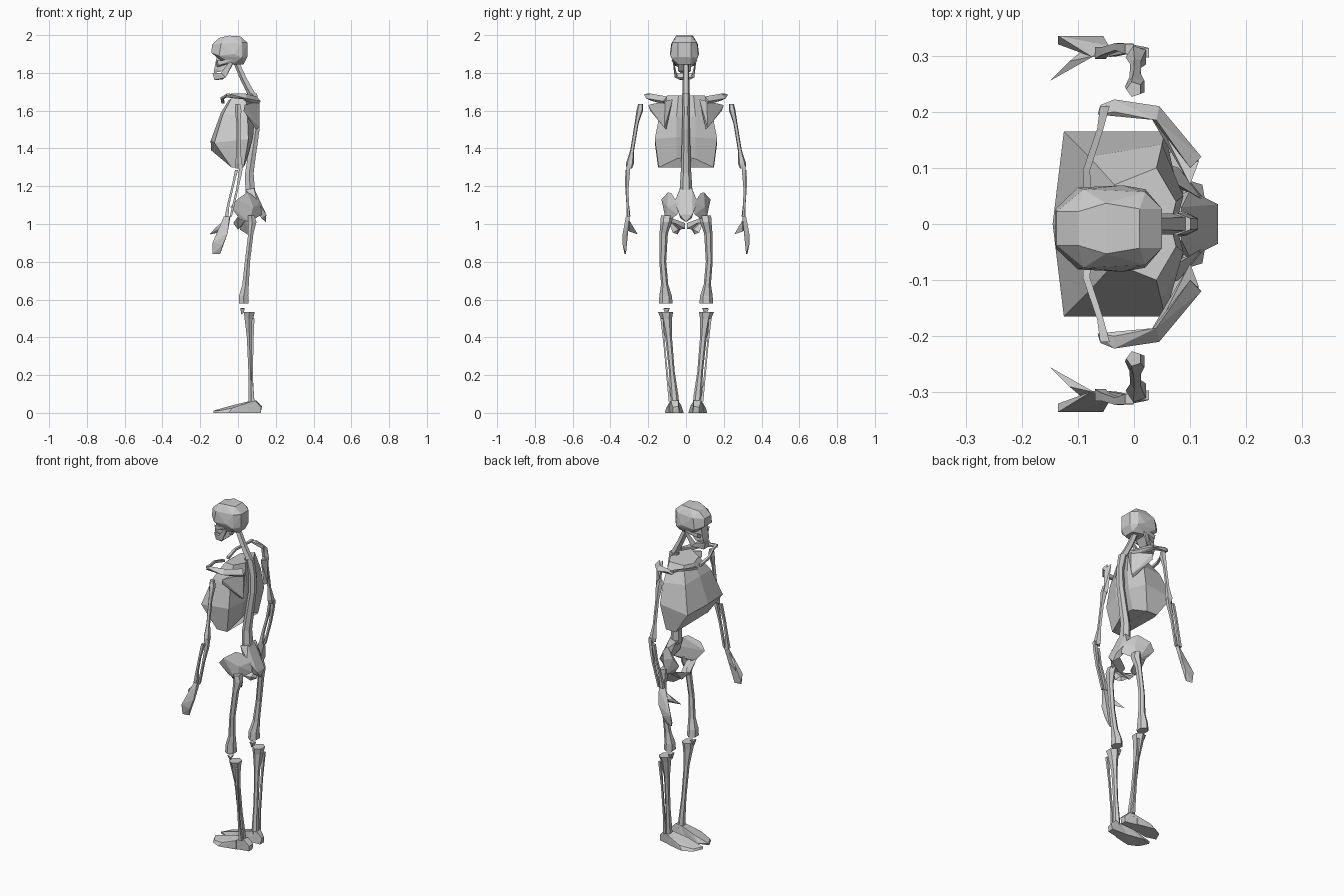
import bpy, bmesh
from math import cos, sin, pi
from mathutils import Vector


def finish(name, bm, mirror=False):
    bmesh.ops.recalc_face_normals(bm, faces=bm.faces)
    me = bpy.data.meshes.new(name)
    bm.to_mesh(me)
    bm.free()
    ob = bpy.data.objects.new(name, me)
    bpy.context.collection.objects.link(ob)
    if mirror:
        mod = ob.modifiers.new("Mirror", 'MIRROR')
        mod.use_axis = (False, True, False)
    return ob


def skin(name, rings, mirror=False):
    """Join rings of points with quads and cap both ends."""
    bm = bmesh.new()
    vs = [[bm.verts.new(p) for p in r] for r in rings]
    n = len(vs[0])
    for a, b in zip(vs, vs[1:]):
        for i in range(n):
            j = (i + 1) % n
            bm.faces.new((a[i], a[j], b[j], b[i]))
    bm.faces.new(vs[0])
    bm.faces.new(vs[-1][::-1])
    return finish(name, bm, mirror)


def bone(name, sections, n=5, axis='z', mirror=True):
    """Loft of (x, y, z, half size 1, half size 2) sections."""
    rings = []
    for x, y, z, a, b in sections:
        ring = []
        for i in range(n):
            t = 2 * pi * (i + 0.5) / n
            u, v = a * cos(t), b * sin(t)
            ring.append((x + u, y + v, z) if axis == 'z' else (x + u, y, z + v))
        rings.append(ring)
    return skin(name, rings, mirror)


def hull(name, pts, mirror=True, both=False, dy=0):
    """Faceted convex solid; both=True makes one body symmetric about y."""
    bm = bmesh.new()
    pts = list(pts) + ([(x, -y, z) for x, y, z in pts if y] if both else [])
    for x, y, z in pts:
        bm.verts.new((x, y + dy, z))
    res = bmesh.ops.convex_hull(bm, input=bm.verts)
    junk = {v for v in res["geom_interior"] if isinstance(v, bmesh.types.BMVert)}
    bmesh.ops.delete(bm, geom=list(junk), context='VERTS')
    bmesh.ops.dissolve_limit(bm, angle_limit=0.03, verts=bm.verts, edges=bm.edges)
    return finish(name, bm, mirror and not both)


# Skull: cranium, upper face, brow, cheeks and jaw
SK = -0.008
hull("cranium", [
    (-.10, .03, 1.985), (-.05, .045, 1.997), (.01, .035, 1.995),
    (-.138, .03, 1.95), (-.09, .07, 1.955), (.02, .065, 1.96), (.05, .035, 1.96),
    (-.14, .035, 1.905), (-.10, .073, 1.89), (-.02, .077, 1.90), (.02, .07, 1.88),
    (.05, .035, 1.885), (.03, .03, 1.845), (-.03, .05, 1.845), (-.09, .04, 1.865)],
    both=True, dy=SK)
hull("upper_face", [
    (-.11, .03, 1.90), (-.118, .012, 1.86), (-.125, .028, 1.825), (-.128, .02, 1.80),
    (-.08, .035, 1.81), (-.05, .035, 1.85)], both=True, dy=SK)
for s, side in ((1, "left"), (-1, "right")):
    hull(side + "_cheekbone", [(x, s * y, z) for x, y, z in (
        (-.115, .03, 1.85), (-.11, .055, 1.865), (-.105, .055, 1.84), (-.03, .07, 1.87),
        (-.03, .062, 1.855), (-.11, .03, 1.83))], mirror=False, dy=SK)
    hull(side + "_jaw_branch", [(x, s * y, z) for x, y, z in (
        (-.025, .062, 1.86), (-.05, .06, 1.855), (-.03, .052, 1.84), (-.065, .052, 1.775),
        (-.09, .045, 1.80), (-.08, .035, 1.775))], mirror=False, dy=SK)
hull("chin", [(-.135, .022, 1.80), (-.125, .02, 1.762), (-.07, .05, 1.775),
              (-.085, .045, 1.80), (-.08, .03, 1.765)], both=True, dy=SK)

# Spine
bone("neck", [(-.005, 0, 1.85, .018, .016), (.03, 0, 1.77, .02, .018),
              (.075, 0, 1.685, .024, .02)], mirror=False)
bone("spine", [(.075, 0, 1.69, .03, .02), (.095, 0, 1.60, .022, .018),
               (.095, 0, 1.50, .022, .02), (.075, 0, 1.37, .024, .024),
               (.06, 0, 1.27, .026, .028), (.065, 0, 1.16, .03, .035)], n=6, mirror=False)

# Rib cage: rings of half profiles mirrored to the other side
half_rings = [
    [(-.05, 0, 1.655), (-.035, .07, 1.665), (.04, .10, 1.68), (.075, .04, 1.68), (.065, 0, 1.68)],
    [(-.09, 0, 1.59), (-.08, .12, 1.58), (.05, .142, 1.57), (.088, .05, 1.57), (.075, 0, 1.57)],
    [(-.145, 0, 1.44), (-.125, .165, 1.43), (.055, .165, 1.45), (.08, .05, 1.46), (.065, 0, 1.46)],
    [(-.142, 0, 1.39), (-.035, .148, 1.30), (.03, .145, 1.30), (.05, .05, 1.345), (.045, 0, 1.355)]]
skin("rib_cage", [r + [(x, -y, z) for x, y, z in r[3:0:-1]] for r in half_rings])
bpy.data.objects["rib_cage"].modifiers.clear()

# Shoulder girdle
bone("clavicle", [(-.08, .02, 1.645, .011, .01), (-.085, .095, 1.665, .009, .009),
                  (-.06, .17, 1.68, .008, .008), (-.052, .21, 1.685, .012, .008)],
     n=4, axis='y')
hull("acromion", [(-.065, .195, 1.68), (-.06, .212, 1.67), (-.035, .222, 1.685),
                  (-.035, .20, 1.69), (.045, .21, 1.665), (.04, .185, 1.69), (.03, .19, 1.66)])
hull("scapula_spine", [(.045, .21, 1.665), (.04, .185, 1.69), (.03, .19, 1.655),
                       (.12, .12, 1.65), (.10, .10, 1.675), (.105, .11, 1.63)])
hull("scapula_blade", [(.10, .07, 1.66), (.115, .11, 1.65), (.035, .20, 1.63),
                       (.03, .19, 1.60), (.115, .115, 1.51), (.095, .105, 1.50)])

# Arms
bone("humerus", [(.0, .24, 1.635, .014, .014), (.003, .245, 1.60, .019, .018),
                 (.003, .262, 1.53, .011, .011), (.004, .285, 1.39, .011, .011),
                 (.005, .297, 1.32, .02, .022), (.005, .30, 1.295, .018, .016)])
bone("ulna", [(.018, .305, 1.315, .012, .012), (.012, .306, 1.27, .013, .013),
              (-.005, .312, 1.18, .008, .01), (-.038, .305, 1.04, .008, .009)], n=4)
bone("radius", [(-.008, .312, 1.285, .011, .013), (-.028, .316, 1.20, .008, .009),
                (-.052, .308, 1.10, .009, .01), (-.06, .305, 1.04, .014, .015)], n=4)
hull("hand", [(-.075, .298, 1.04), (-.04, .298, 1.04), (-.045, .318, 1.04), (-.105, .318, .96),
              (-.055, .335, .95), (-.06, .318, .94), (-.135, .335, .90), (-.135, .32, .86),
              (-.095, .318, .84), (-.135, .325, .84), (-.08, .335, .89)])
hull("thumb", [(-.07, .30, 1.02), (-.085, .315, .98), (-.07, .30, .96),
               (-.115, .285, .965), (-.15, .255, .945), (-.115, .29, .985)])

# Pelvis
hull("sacrum", [(.04, .035, 1.18), (.085, .03, 1.19), (.10, .06, 1.12), (.07, .045, 1.10),
                (.15, .035, 1.05), (.125, .03, 1.03), (.148, 0, 1.01)], both=True)
hull("ilium", [(-.04, .12, 1.09), (-.005, .13, 1.13), (.05, .095, 1.168), (.07, .075, 1.16),
               (.12, .045, 1.11), (.125, .045, 1.05), (.08, .10, 1.09), (.06, .105, 1.01),
               (.01, .10, 1.025)])
hull("pubis", [(.0, .10, 1.04), (.04, .10, 1.02), (-.025, .005, 1.005), (0, .005, .975),
               (.0, .04, .97), (.03, .05, 1.0)])
hull("ischium", [(.06, .10, 1.03), (.03, .09, 1.03), (.075, .07, .955), (.05, .045, .945),
                 (.01, .03, .97), (.06, .04, .97)])

# Legs
bone("femur", [(.07, .10, 1.045, .02, .033), (.075, .105, 1.01, .026, .03),
               (.068, .118, .95, .016, .022), (.05, .123, .80, .016, .018),
               (.04, .113, .68, .02, .019), (.03, .108, .62, .028, .033),
               (.03, .107, .578, .03, .037)], n=6)
hull("patella", [(.012, .09, .555), (.012, .115, .555), (.035, .085, .555), (.035, .12, .55),
                 (.018, .10, .52), (.03, .11, .53)])
bone("tibia", [(.06, .108, .535, .033, .04), (.058, .104, .50, .027, .03),
               (.06, .092, .40, .015, .018), (.066, .075, .22, .013, .015),
               (.07, .062, .09, .017, .022), (.072, .06, .045, .02, .024)], n=6)
bone("fibula", [(.08, .128, .50, .01, .01), (.076, .114, .35, .007, .006),
                (.075, .095, .15, .007, .007), (.078, .084, .06, .013, .011)], n=4)

# Feet: heel block and tapering forefoot
hull("heel", [(.127, .04, .035), (.122, .07, .03), (.12, .035, 0), (.12, .07, 0),
              (.095, .04, .066), (.09, .08, .066), (.04, .04, .055), (.04, .09, .05),
              (.03, .03, 0), (.03, .09, 0)])
hull("forefoot", [(.06, .04, .062), (.05, .09, .052), (.05, .035, 0), (.05, .09, 0),
                  (-.03, .025, .04), (-.03, .105, .025), (-.07, .012, 0), (-.05, .112, 0),
                  (-.13, .025, .012), (-.13, .03, 0), (-.105, .085, 0), (-.10, .08, .012)])
